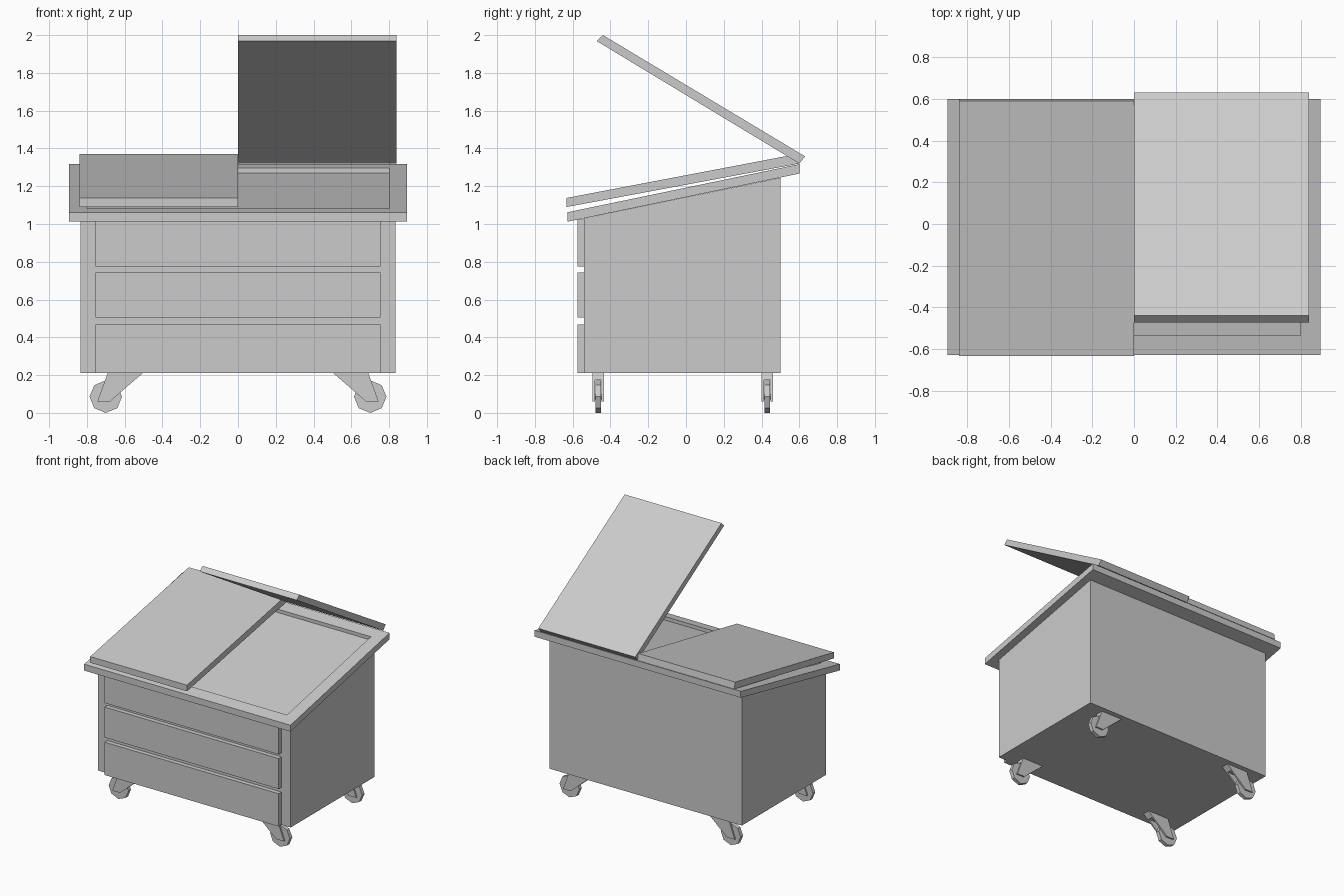
import bpy, bmesh, math
from mathutils import Matrix, Vector

if "Cube" in bpy.data.objects:
    bpy.data.objects.remove(bpy.data.objects["Cube"], do_unlink=True)

GREY = (0.6, 0.6, 0.6, 1)
grey = bpy.data.materials.new("plain_grey")
grey.use_nodes = True
grey.diffuse_color = GREY
grey.node_tree.nodes["Principled BSDF"].inputs["Base Color"].default_value = GREY


def finish(name, bm):
    bmesh.ops.recalc_face_normals(bm, faces=bm.faces[:])
    mesh = bpy.data.meshes.new(name)
    bm.to_mesh(mesh)
    bm.free()
    mesh.materials.append(grey)
    obj = bpy.data.objects.new(name, mesh)
    bpy.context.collection.objects.link(obj)
    return obj


def prism(points, start, end, axis="x"):
    """Extrude a side profile (y, z) along x, or a front profile (x, z) along y."""
    bm = bmesh.new()
    if axis == "x":
        place = lambda p: (start, p[0], p[1])
        step = Vector((end - start, 0, 0))
    else:
        place = lambda p: (p[0], start, p[1])
        step = Vector((0, end - start, 0))
    face = bm.faces.new([bm.verts.new(place(p)) for p in points])
    out = bmesh.ops.extrude_face_region(bm, geom=[face], use_keep_orig=True)
    moved = [g for g in out["geom"] if isinstance(g, bmesh.types.BMVert)]
    bmesh.ops.translate(bm, verts=moved, vec=step)
    bmesh.ops.recalc_face_normals(bm, faces=bm.faces[:])
    return bm


# Cabinet with a sloping top
finish("cabinet_body", prism(
    [(-0.54, 0.21), (0.5, 0.21), (0.5, 1.245), (-0.54, 1.03)], -0.835, 0.835))

# Drawer fronts
drawers = {"bottom": (0.21, 0.467), "middle": (0.504, 0.743), "top": (0.775, 1.025)}
for level, (low, high) in drawers.items():
    finish(level + "_drawer_front", prism(
        [(-0.575, low), (-0.535, low), (-0.535, high), (-0.575, high)], -0.755, 0.755))

# Sloping counter with a shallow recess
bm = prism([(-0.628, 1.012), (0.6, 1.267), (0.6, 1.317), (-0.628, 1.062)], -0.895, 0.895)
top = max(bm.faces, key=lambda f: f.normal.z)
bmesh.ops.inset_region(bm, faces=[top], thickness=0.096, use_even_offset=True)
floor = bmesh.ops.extrude_discrete_faces(bm, faces=[top])["faces"][0]
bmesh.ops.translate(bm, verts=floor.verts[:], vec=(0, 0, -0.027))
finish("counter", bm)

# Lids hinged at the back edge, one lowered and one raised
finish("right_lid", prism(
    [(-0.632, 1.09), (0.6, 1.32), (0.591, 1.371), (-0.632, 1.138)], -0.84, 0))
finish("left_lid", prism(
    [(0.6, 1.32), (0.63, 1.358), (-0.44, 2.0), (-0.472, 1.968)], 0, 0.84))

# Casters: fork with two cheeks, crown and eight-sided wheel
RADIUS = 0.086
for side, sx in (("left", 1), ("right", -1)):
    for end, y in (("front", -0.465), ("back", 0.43)):
        name = end + "_" + side
        cheek = [(sx * x, z) for x, z in
                 ((0.69, 0.21), (0.505, 0.21), (0.678, 0.06), (0.745, 0.06))]
        crown = [(sx * x, z) for x, z in
                 ((0.69, 0.21), (0.505, 0.21), (0.545, 0.175), (0.703, 0.175))]
        for tag, a, b in (("inner", 0.018, 0.03), ("outer", -0.03, -0.018)):
            finish(name + "_caster_cheek_" + tag, prism(cheek, y + a, y + b, "y"))
        finish(name + "_caster_crown", prism(crown, y - 0.03, y + 0.03, "y"))
        for part, r, depth in (("wheel", RADIUS, 0.03), ("axle", 0.015, 0.05)):
            bm = bmesh.new()
            bmesh.ops.create_cone(
                bm, cap_ends=True, segments=8, radius1=r, radius2=r, depth=depth,
                matrix=Matrix.Translation((sx * 0.7, y, RADIUS))
                @ Matrix.Rotation(math.pi / 2, 4, "X"))
            finish(name + "_caster_" + part, bm)
